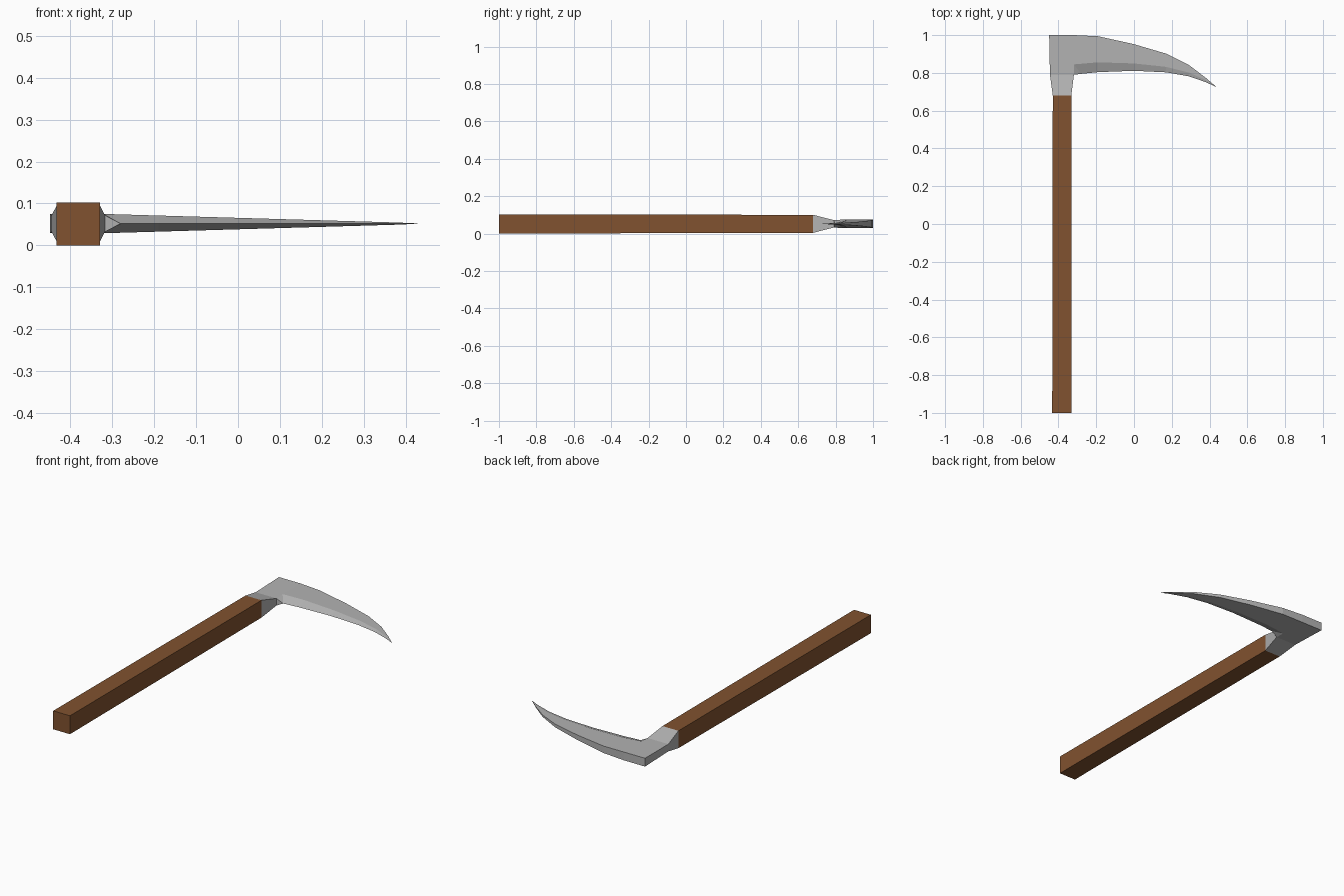
import bpy, bmesh
from mathutils import Vector

cube = bpy.data.objects.get("Cube")
if cube:
    bpy.data.objects.remove(cube, do_unlink=True)

MID = 0.052  # height of the blade's centre plane


def material(name, rgb):
    m = bpy.data.materials.new(name)
    m.use_nodes = True
    col = (*rgb, 1)
    m.diffuse_color = col
    bsdf = next(n for n in m.node_tree.nodes if n.type == 'BSDF_PRINCIPLED')
    bsdf.inputs["Base Color"].default_value = col
    return m


def finish(name, bm, mat):
    bmesh.ops.remove_doubles(bm, verts=bm.verts, dist=0.0005)
    bmesh.ops.recalc_face_normals(bm, faces=bm.faces)
    me = bpy.data.meshes.new(name)
    bm.to_mesh(me)
    bm.free()
    me.materials.append(mat)
    ob = bpy.data.objects.new(name, me)
    bpy.context.collection.objects.link(ob)
    return ob


def face(bm, *points):
    bm.faces.new([bm.verts.new(p) for p in points])


def rect(y, x0, x1, z0, z1):
    return [Vector(p) for p in ((x0, y, z0), (x1, y, z0), (x1, y, z1), (x0, y, z1))]


def bridge(bm, a, b):
    n = len(a)
    for i in range(n):
        j = (i + 1) % n
        face(bm, a[i], a[j], b[j], b[i])


wood = material("brown wood", (0.22, 0.085, 0.029))
steel = material("grey steel", (0.45, 0.45, 0.45))

# Square handle, very slightly tapered
bm = bmesh.new()
butt = rect(-1, -0.433, -0.33, 0, 0.102)
neck = rect(0.68, -0.43, -0.332, 0.004, 0.1)
face(bm, *butt)
face(bm, *neck)
bridge(bm, butt, neck)
finish("handle", bm, wood)

# Steel head: socket, heel block and curved blade in one shell
bm = bmesh.new()
H = 0.023
collar = rect(0.79, -0.445, -0.318, MID - 0.02, MID + 0.02)
face(bm, *neck)
bridge(bm, neck, collar)

# Blade stations: x, back y, bevel y, cutting edge y
stations = [(-0.318, 1.0, 0.845, 0.795), (-0.19, 0.994, 0.856, 0.804),
            (0.0, 0.952, 0.85, 0.811), (0.17, 0.902, 0.832, 0.803),
            (0.29, 0.842, 0.802, 0.782), (0.38, 0.774, 0.762, 0.751)]
tip = Vector((0.438, 0.724, MID))


def section(i, x, back, bevel, edge):
    h = H * (0.47 - x) / 0.79
    ex = -0.28 if i == 0 else x
    return [Vector(p) for p in ((x, back, MID + h), (x, bevel, MID + h), (ex, edge, MID),
                                (x, bevel, MID - h), (x, back, MID - h))]


rings = [section(i, *s) for i, s in enumerate(stations)]
for a, b in zip(rings, rings[1:]):
    bridge(bm, a, b)
last = rings[-1]
for i in range(5):
    face(bm, last[i], last[(i + 1) % 5], tip)

# Heel block joining the socket to the blade
first = rings[0]
heel_top = Vector((-0.449, 1.0, MID + H))
heel_low = Vector((-0.449, 1.0, MID - H))
face(bm, heel_top, collar[3], collar[2], first[1], first[0])
face(bm, heel_low, collar[0], collar[1], first[3], first[4])
face(bm, heel_top, heel_low, collar[0], collar[3])
face(bm, heel_top, heel_low, first[4], first[0])

# Small facets where the cutting edge meets the socket
face(bm, collar[2], first[1], first[2])
face(bm, collar[1], first[3], first[2])
face(bm, collar[1], collar[2], first[2])
finish("blade_head", bm, steel)
